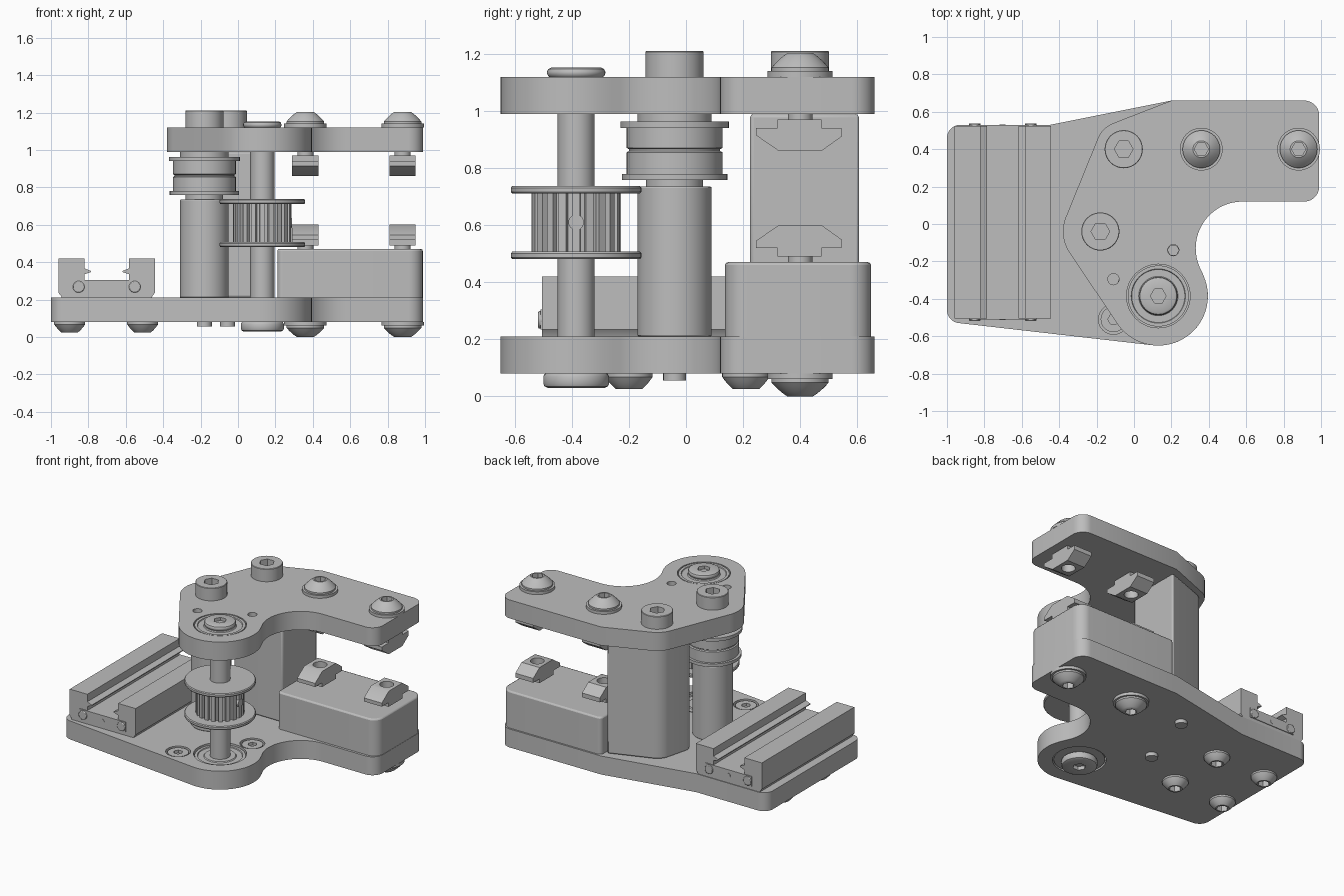
import bpy, bmesh
from math import sin, cos, pi, radians
from mathutils import Matrix

if "Cube" in bpy.data.objects:
    bpy.data.objects.remove(bpy.data.objects["Cube"])

GREY = (0.51, 0.51, 0.51, 1)
metal = bpy.data.materials.new("light grey metal")
metal.use_nodes = True
metal.diffuse_color = GREY
metal.node_tree.nodes["Principled BSDF"].inputs["Base Color"].default_value = GREY

ALONG_Y = Matrix.Rotation(pi / 2, 4, 'X')
ALONG_X = Matrix(((0, 0, 1), (1, 0, 0), (0, 1, 0))).to_4x4()


def finish(name, bm, bevel=0):
    bmesh.ops.remove_doubles(bm, verts=bm.verts, dist=1e-5)
    bmesh.ops.recalc_face_normals(bm, faces=bm.faces)
    me = bpy.data.meshes.new(name)
    bm.to_mesh(me)
    bm.free()
    ob = bpy.data.objects.new(name, me)
    bpy.context.collection.objects.link(ob)
    me.materials.append(metal)
    if bevel:
        mod = ob.modifiers.new("Bevel", 'BEVEL')
        mod.width, mod.segments = bevel, 2
        mod.limit_method, mod.angle_limit = 'ANGLE', radians(40)
    return ob


def add_prism(bm, pts, z0, z1):
    low = [bm.verts.new((x, y, z0)) for x, y in pts]
    top = [bm.verts.new((x, y, z1)) for x, y in pts]
    bm.faces.new(low[::-1])
    bm.faces.new(top)
    for i in range(len(pts)):
        j = (i + 1) % len(pts)
        bm.faces.new((low[i], low[j], top[j], top[i]))


def prism(name, pts, z0, z1, bevel=0, turn=None):
    bm = bmesh.new()
    add_prism(bm, pts, z0, z1)
    if turn:
        bm.transform(turn)
    return finish(name, bm, bevel)


def arc(cx, cy, r, a0, a1, n=12):
    angles = [radians(a0 + (a1 - a0) * i / n) for i in range(n + 1)]
    return [(cx + r * cos(a), cy + r * sin(a)) for a in angles]


def circle(x, y, r, n=48):
    return arc(x, y, r, 0, 360, n)[:-1]


def lathe(name, x, y, profile, base=0, up=1, n=48):
    """Turn (radius, height) points about a vertical axis."""
    bm = bmesh.new()
    rows = [[bm.verts.new((x + r * cos(2 * pi * i / n), y + r * sin(2 * pi * i / n), base + up * h))
             for i in range(n)] for r, h in profile]
    for a, b in zip(rows, rows[1:]):
        for i in range(n):
            j = (i + 1) % n
            bm.faces.new((a[i], a[j], b[j], b[i]))
    return finish(name, bm)


def cut(ob, holes):
    """Cut vertical holes (x, y, radius, sides, z0, z1)."""
    bm = bmesh.new()
    for x, y, r, n, z0, z1 in holes:
        add_prism(bm, circle(x, y, r, n), z0, z1)
    cutter = finish("cutter", bm)
    mod = ob.modifiers.new("Cut", 'BOOLEAN')
    mod.operation, mod.solver, mod.object = 'DIFFERENCE', 'EXACT', cutter
    bpy.context.view_layer.objects.active = ob
    bpy.ops.object.modifier_apply(modifier="Cut")
    bpy.data.objects.remove(cutter)


def socket(ob, x, y, z, up, r, depth=0.04):
    z0, z1 = sorted((z + 0.02 * up, z - depth * up))
    cut(ob, [(x, y, r, 6, z0, z1)])


HUB = (0.13, -0.385)
POST = (-0.18, -0.04)
PILLAR = (-0.055, 0.40)
ARM = [(0.36, 0.40), (0.88, 0.40)]

# Plates share the arm and the concave edge
shared = ([(0.2, 0.66)] + arc(0.91, 0.58, 0.08, 90, 0) + arc(0.91, 0.20, 0.08, 0, -90)
          + arc(0.58, -0.13, 0.25, 90, 209.5, 20))
base_pts = (shared + arc(*HUB, 0.265, 29.5, -97, 24)[1:] + arc(-0.93, -0.46, 0.07, -97, -180)
            + arc(-0.93, 0.46, 0.07, 180, 90) + [(-0.45, 0.53)])
top_pts = (shared + arc(*HUB, 0.265, 29.5, -147, 30)[1:] + arc(*POST, 0.2, -147, -202)
           + arc(*PILLAR, 0.15, 158, 111))
base = prism("base_plate", base_pts, 0.08, 0.21)
top = prism("top_plate", top_pts, 0.99, 1.12)
sunk = [(0.21, -0.14), (-0.11, -0.51)]
cut(base, [(*HUB, 0.17, 48, 0.05, 0.3)] + [(*p, 0.08, 32, 0.18, 0.3) for p in sunk])
cut(top, [(*HUB, 0.17, 48, 0.9, 1.2)]
    + [(*p, 0.03, 24, 0.9, 1.2) for p in ((0.21, -0.14), (-0.11, -0.295))])
for p in sunk:
    head = prism("sunk_screw", circle(*p, 0.068), 0.17, 0.205)
    socket(head, *p, 0.205, 1, 0.03, 0.02)

# Support pillar and arm block
prism("pillar", [(0.19, 0.225), (0.19, 0.61)] + arc(*PILLAR, 0.115, 111, 158)
      + arc(-0.16, 0.27, 0.045, 158, 270), 0.21, 0.99, 0.012)
prism("arm_block", arc(0.913, 0.573, 0.075, 90, 0) + arc(0.913, 0.212, 0.075, 0, -90)
      + arc(0.24, 0.167, 0.03, -90, -180) + arc(0.24, 0.618, 0.03, 180, 90), 0.19, 0.47, 0.01)

# Shaft with bearings and end caps
prism("shaft", circle(*HUB, 0.065), 0.06, 1.13)
for name, z0, z1 in (("lower_bearing", 0.085, 0.2), ("upper_bearing", 1.0, 1.118)):
    lathe(name, *HUB, [(0.06, z0), (0.163, z0), (0.163, z1), (0.145, z1), (0.142, z1 - 0.006),
                       (0.105, z1 - 0.006), (0.1, z1), (0.06, z1), (0.06, z0)])
for name, z, up, r, h in (("lower_cap", 0.085, -1, 0.115, 0.055), ("upper_cap", 1.115, 1, 0.102, 0.037)):
    cap = lathe(name, *HUB, [(0, 0), (r - 0.015, 0), (r - 0.004, 0.007), (r, 0.016), (r, h - 0.014),
                             (r - 0.004, h - 0.005), (r - 0.014, h), (0, h)], z, up)
    socket(cap, *HUB, z + up * h, up, 0.042, 0.025)

# Toothed pulley
teeth = []
for i in range(20):
    for off, r in ((0, 0.157), (10, 0.157), (11, 0.138), (17, 0.138)):
        a = radians(i * 18 + off - 5)
        teeth.append((HUB[0] + r * cos(a), HUB[1] + r * sin(a)))
prism("pulley_teeth", teeth, 0.5, 0.72)
for z in (0.481, 0.711):
    lathe("pulley_flange", *HUB, [(0, 0), (0.224, 0), (0.229, 0.006), (0.229, 0.02),
                                  (0.224, 0.026), (0, 0.026)], z)
prism("set_screw", circle(HUB[1], 0.61, 0.027, 24), 0.25, 0.29, 0, ALONG_X)

# Idler on its post
prism("post", circle(*POST, 0.13), 0.21, 0.735, 0.005)
lathe("idler", *POST, [(0, 0.735), (0.1, 0.735), (0.1, 0.758), (0.185, 0.758), (0.185, 0.78),
                       (0.168, 0.78), (0.168, 0.855), (0.16, 0.86), (0.16, 0.866), (0.168, 0.871),
                       (0.168, 0.94), (0.19, 0.94), (0.19, 0.963), (0.13, 0.963), (0.13, 0.99), (0, 0.99)])

# Cap screws through post and pillar, with their ends below
for p in (POST, PILLAR):
    head = lathe("cap_screw", *p, [(0, 1.12), (0.102, 1.12), (0.102, 1.207), (0.099, 1.21), (0, 1.21)])
    socket(head, *p, 1.21, 1, 0.05, 0.06)
    prism("screw_end", circle(*p, 0.04, 24), 0.055, 0.1)


def button_bolt(x, y, z, up, r, h, washer=0.0):
    prof = [(0, 0)]
    if washer:
        prof += [(r + 0.014, 0), (r + 0.014, washer)]
    foot = washer + 0.012
    prof += [(r, washer), (r, foot)]
    # Shallow dome towards a flat crown
    prof += [(r + (0.045 - r) * t, foot + (h - foot) * (1.3 * t - 0.3 * t * t))
             for t in (0.2, 0.4, 0.6, 0.8, 1)]
    bolt = lathe("button_bolt", x, y, prof + [(0, h)], z, up)
    socket(bolt, x, y, z + up * h, up, 0.038)


for p in ARM:
    button_bolt(*p, 1.12, 1, 0.1, 0.083, 0.02)
    button_bolt(*p, 0.08, -1, 0.1, 0.08, 0.02)
for x in (-0.9, -0.51):
    for y in (-0.2, 0.21):
        button_bolt(x, y, 0.08, -1, 0.083, 0.055)

# Slot nuts, facing each other across the gap
nut = [(0.32, 0.02), (0.32, 0.05), (0.245, 0.05), (0.245, 0.075), (0.325, 0.13), (0.475, 0.13),
       (0.545, 0.08), (0.545, 0.05), (0.475, 0.05), (0.475, 0.02)]
for x, y in ARM:
    for z, up in ((0.47, 1), (0.99, -1)):
        ob = prism("slot_nut", [(a, z + up * h) for a, h in nut], x - 0.07, x + 0.07, 0, ALONG_X)
        z0, z1 = sorted((z + up * 0.06, z + up * 0.2))
        cut(ob, [(x, y, 0.045, 32, z0, z1)])
        z0, z1 = sorted((z - up * 0.01, z + up * 0.075))
        prism("nut_neck", circle(x, y, 0.043, 32), z0, z1)

# Guide rail with a U section
MID = -0.702
half = [(0.12, 0.305), (0.12, 0.335), (0.085, 0.347), (0.085, 0.353), (0.12, 0.367), (0.12, 0.42),
        (0.257, 0.42), (0.257, 0.235), (0.245, 0.22), (0.24, 0.208)]
section = [(MID + u, z) for u, z in half] + [(MID - u, z) for u, z in reversed(half)]
prism("rail", section, -0.525, 0.505, 0, ALONG_Y)
plate = [(MID + u, z) for u, z in ((-0.18, 0.235), (0.18, 0.235), (0.18, 0.305), (-0.18, 0.305))]
for d in (-0.53, 0.505):
    prism("rail_end_plate", plate, d, d + 0.005, 0, ALONG_Y)
    for u in (-0.15, 0.15):
        prism("rail_end_screw", circle(MID + u, 0.268, 0.031, 24), d - 0.008, d + 0.013, 0.004, ALONG_Y)
    prism("rail_end_pin", circle(MID, 0.265, 0.016, 16), d - 0.002, d + 0.007, 0, ALONG_Y)

# Smooth shading with sharp edges kept
bpy.ops.object.select_all(action='DESELECT')
for ob in bpy.context.collection.objects:
    if ob.type == 'MESH' and metal.name in ob.data.materials:
        ob.select_set(True)
        bpy.context.view_layer.objects.active = ob
bpy.ops.object.shade_smooth_by_angle(angle=radians(35))
